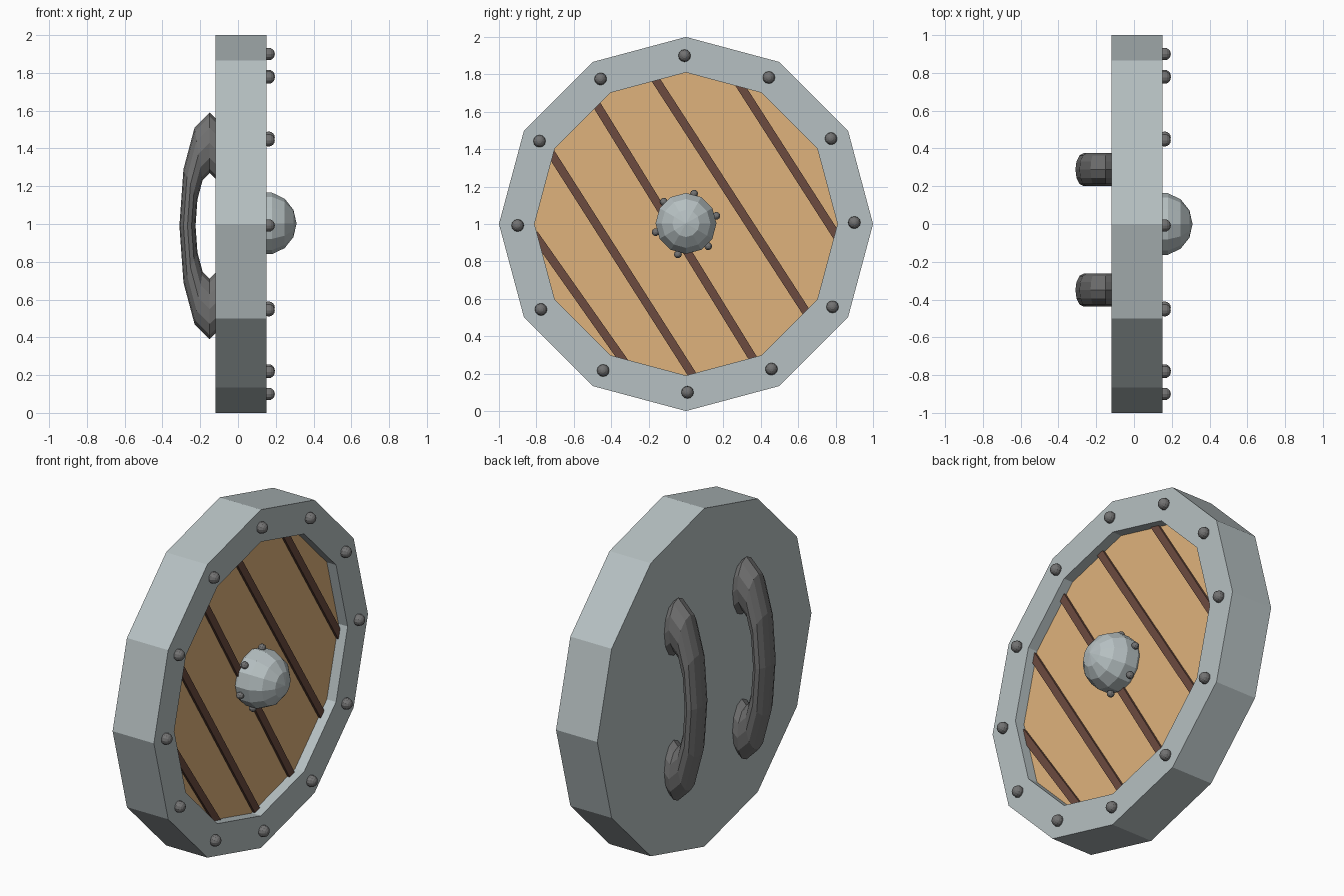
import bpy, bmesh
from math import sin, cos, pi, radians, atan2, hypot
from mathutils import Matrix, Vector

if "Cube" in bpy.data.objects:
    bpy.data.objects.remove(bpy.data.objects["Cube"])


def material(name, rgb):
    m = bpy.data.materials.new(name)
    m.diffuse_color = (*rgb, 1)
    m.use_nodes = True
    m.node_tree.nodes["Principled BSDF"].inputs["Base Color"].default_value = m.diffuse_color
    return m


STEEL = material("pale_steel", (0.47, 0.53, 0.54))
IRON = material("dark_iron", (0.17, 0.17, 0.17))
WOOD = material("light_wood", (0.74, 0.45, 0.20))
DARK = material("dark_wood", (0.15, 0.07, 0.05))


def make(name, bm, *mats):
    bmesh.ops.recalc_face_normals(bm, faces=bm.faces)
    me = bpy.data.meshes.new(name)
    bm.to_mesh(me)
    bm.free()
    for m in mats:
        me.materials.append(m)
    ob = bpy.data.objects.new(name, me)
    bpy.context.collection.objects.link(ob)
    return ob


def ball(name, x, y, z, r, mat, seg, rings):
    """Low-poly sphere with its pole along x."""
    bm = bmesh.new()
    bmesh.ops.create_uvsphere(bm, u_segments=seg, v_segments=rings, radius=r,
                              matrix=Matrix.Translation((x, y, z)) @ Matrix.Rotation(pi / 2, 4, 'Y'))
    return make(name, bm, mat)


# Shield body: twelve-sided disc with a recessed wooden front
N = 12
bm = bmesh.new()
loops = []
for x, r in ((-0.12, 1.0), (0.15, 1.0), (0.15, 0.81), (0.09, 0.81)):
    loops.append([bm.verts.new((x, r * sin(2 * pi * i / N), 1 + r * cos(2 * pi * i / N)))
                  for i in range(N)])
for a, b in zip(loops, loops[1:]):
    for i in range(N):
        j = (i + 1) % N
        bm.faces.new((a[i], a[j], b[j], b[i]))
bm.faces.new(loops[0])
bm.faces.new(loops[-1]).material_index = 1
make("shield_body", bm, STEEL, WOOD)

# Diagonal dark strips between the planks, ends tucked into the rim
strips = [((0.29, 1.74), (0.80, 0.945)), ((-0.155, 1.76), (0.636, 0.54)),
          ((-0.47, 1.625), (0.353, 0.29)), ((-0.71, 1.36), (0.03, 0.20)),
          ((-0.79, 0.915), (-0.335, 0.27))]
for k, ((y0, z0), (y1, z1)) in enumerate(strips):
    length = hypot(y1 - y0, z1 - z0) + 0.08
    mat = (Matrix.Translation((0.085, (y0 + y1) / 2, (z0 + z1) / 2))
           @ Matrix.Rotation(atan2(z1 - z0, y1 - y0), 4, 'X')
           @ Matrix.Diagonal((0.04, length, 0.045, 1)))
    bm = bmesh.new()
    bmesh.ops.create_cube(bm, size=1, matrix=mat)
    make(f"plank_strip_{k + 1}", bm, DARK)

# Rivets around the rim
for i in range(N):
    a = radians(30 * i - 0.5)
    ball(f"rim_rivet_{i + 1}", 0.162, 0.9 * sin(a), 1 + 0.9 * cos(a), 0.033, IRON, 12, 8)

# Central boss and its six rivets
ball("boss", 0.143, 0, 1.003, 0.167, STEEL, 12, 7)
for i in range(6):
    a = radians(15 + 60 * i)
    ball(f"boss_rivet_{i + 1}", 0.127, 0.168 * cos(a), 1 + 0.168 * sin(a), 0.021, IRON, 10, 6)


# Back handles: flattened rings half sunk into the back
def handle(name, y):
    bm = bmesh.new()
    major, minor = 12, 12
    rings = []
    for i in range(major):
        a = 2 * pi * i / major
        ring = []
        for j in range(minor):
            b = 2 * pi * j / minor
            r = 0.44 + 0.16 * cos(b)
            ring.append(bm.verts.new((-0.15 - 0.267 * r * cos(a), y + 0.087 * sin(b),
                                      0.99 + r * sin(a))))
        rings.append(ring)
    for i in range(major):
        p, q = rings[i], rings[(i + 1) % major]
        for j in range(minor):
            k = (j + 1) % minor
            bm.faces.new((p[j], q[j], q[k], p[k]))
    make(name, bm, IRON)


handle("left_handle", -0.35)
handle("right_handle", 0.288)
